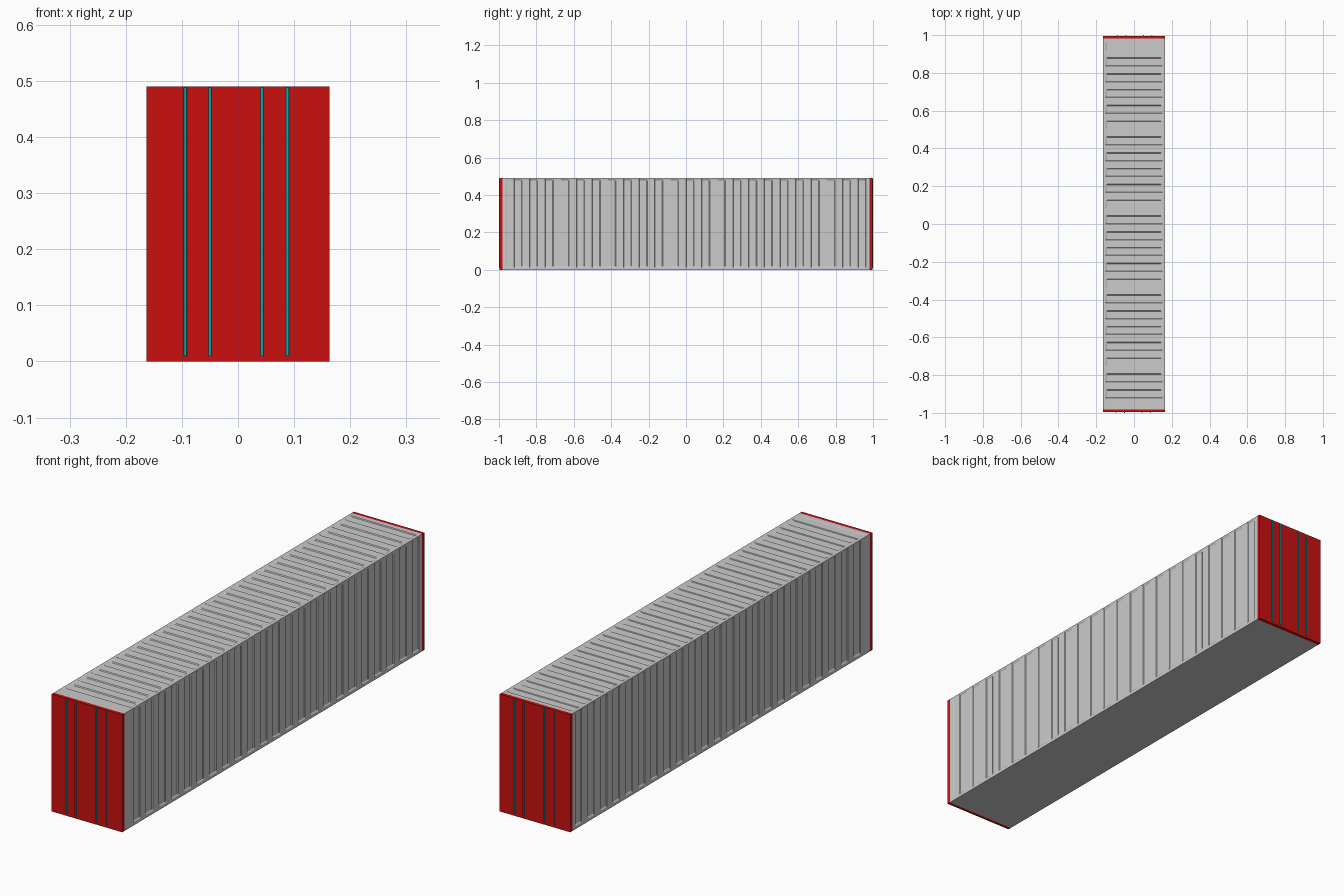
import bpy, bmesh, math

if "Cube" in bpy.data.objects:
    bpy.data.objects.remove(bpy.data.objects["Cube"])

W, H, END = 0.163, 0.49, 0.982   # half width, height, half length of the grey body


def material(name, color):
    m = bpy.data.materials.new(name)
    m.diffuse_color = color
    m.use_nodes = True
    m.node_tree.nodes["Principled BSDF"].inputs["Base Color"].default_value = m.diffuse_color
    return m


def finish(name, bm, mat=None):
    bmesh.ops.recalc_face_normals(bm, faces=bm.faces)
    mesh = bpy.data.meshes.new(name)
    bm.to_mesh(mesh)
    bm.free()
    ob = bpy.data.objects.new(name, mesh)
    bpy.context.collection.objects.link(ob)
    if mat:
        mesh.materials.append(mat)
    return ob


def box(name, lo, hi, mat):
    bm = bmesh.new()
    bmesh.ops.create_cube(bm, size=1)
    for v in bm.verts:
        v.co = [l + (c + 0.5) * (h - l) for c, l, h in zip(v.co, lo, hi)]
    return finish(name, bm, mat)


def section(d):
    """Cross-section: fixed rails at the corners, walls and roof sunk by d."""
    right = [(W, 0), (W, 0.012), (W - d, 0.018), (W - d, H - 0.012),
             (W, H - 0.005), (W, H), (W - 0.012, H), (W - 0.02, H - d)]
    return right + [(-x, z) for x, z in reversed(right)]


red = material("red_paint", (0.6, 0.005, 0.005, 1))
teal = material("teal_paint", (0.0, 0.45, 0.45, 1))

# Corrugated body: lofted sections alternating between crest and valley
COUNT = 23
CREST, VALLEY, STEP = 0.001, 0.004, 0.002
period = 2 * (END - 0.02) / COUNT
stations = [(-END, 0), (-END + 0.02, 0)]
for i in range(COUNT):
    y = -END + 0.02 + i * period
    stations += [(y + STEP, CREST), (y + period * 0.5, CREST),
                 (y + period * 0.5 + STEP, VALLEY), (y + period - STEP, VALLEY)]
stations += [(END - 0.02, 0), (END, 0)]

bm = bmesh.new()
rings = [[bm.verts.new((x, y, z)) for x, z in section(d)] for y, d in stations]
for a, b in zip(rings, rings[1:]):
    for i in range(len(a)):
        j = (i + 1) % len(a)
        bm.faces.new((a[i], a[j], b[j], b[i]))
bm.faces.new(rings[0])
bm.faces.new(rings[-1])
finish("corrugated_body", bm)

# Door panels and locking rods; the back is the front turned half a circle
for side, s in (("front", 1), ("back", -1)):
    ys = sorted((-0.996 * s, -END * s))
    box(side + "_door_panel", (-W, ys[0], 0), (W, ys[1], H), red)
    for n, x in enumerate((-0.094, -0.050, 0.043, 0.088), 1):
        bm = bmesh.new()
        bmesh.ops.create_cone(bm, cap_ends=True, segments=12, radius1=0.0028,
                              radius2=0.0028, depth=0.478)
        bmesh.ops.translate(bm, verts=bm.verts, vec=(x * s, -0.9972 * s, 0.249))
        rod = finish(f"{side}_locking_rod_{n}", bm, teal)
        bpy.ops.object.select_all(action='DESELECT')
        rod.select_set(True)
        bpy.context.view_layer.objects.active = rod
        bpy.ops.object.shade_smooth_by_angle(angle=math.radians(40))
